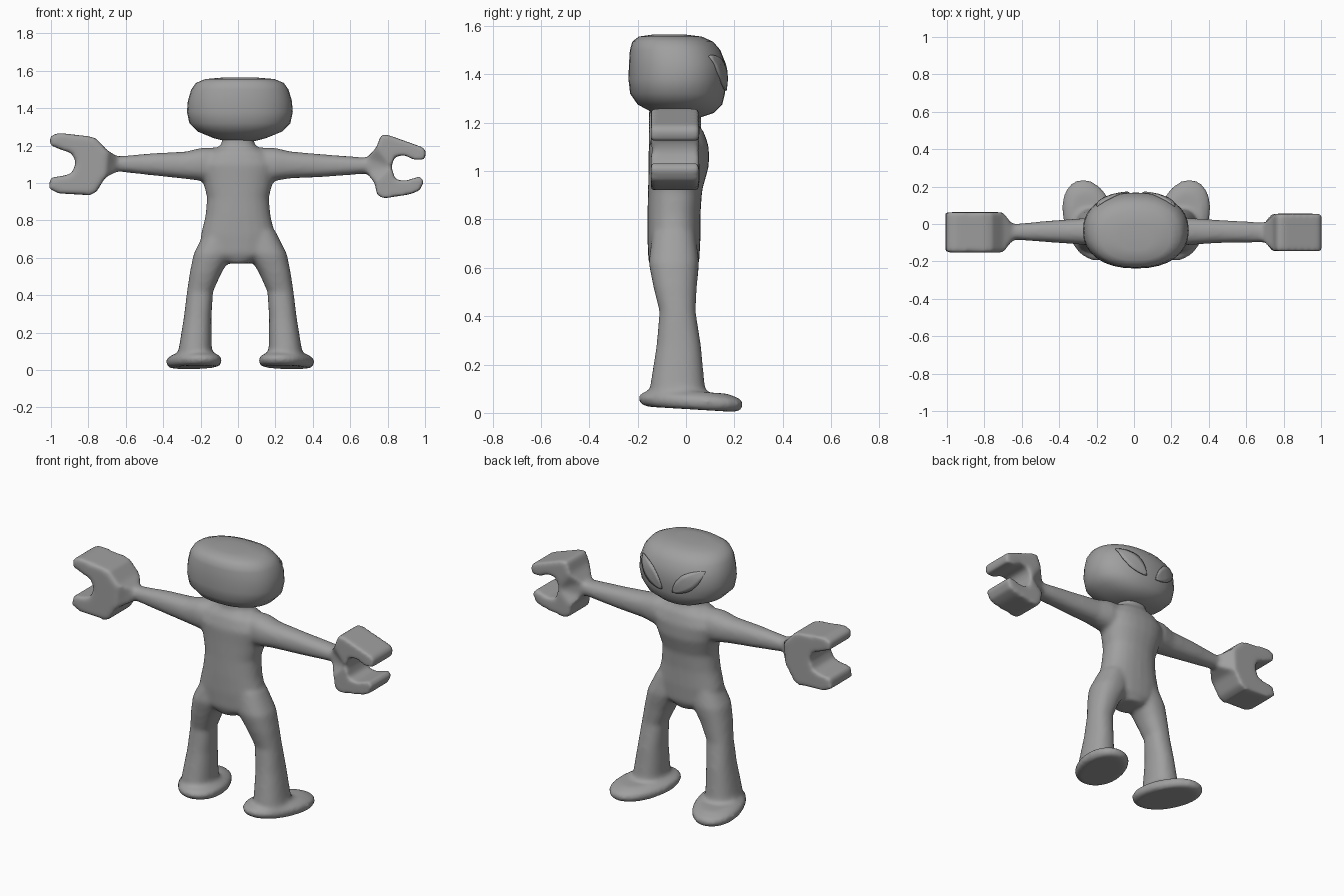
import bpy, bmesh, math
from mathutils import Vector
from mathutils.bvhtree import BVHTree

cube = bpy.data.objects.get("Cube")
if cube:
    bpy.data.objects.remove(cube, do_unlink=True)

grey = bpy.data.materials.new("clay_grey")
grey.use_nodes = True
COLOUR = (0.35, 0.35, 0.35, 1)
grey.diffuse_color = COLOUR
grey.node_tree.nodes["Principled BSDF"].inputs["Base Color"].default_value = COLOUR

X, Y, Z = Vector((1, 0, 0)), Vector((0, 1, 0)), Vector((0, 0, 1))


def loft(bm, sections, u=X, v=Y, power=2.3, sides=24, shear=0.0):
    """Skin rounded rings (x, y, z, half width, half depth) and cap the ends."""
    rings = []
    for x, y, z, ru, rv in sections:
        ring = []
        for i in range(sides):
            a = math.tau * i / sides
            c, s = math.cos(a), math.sin(a)
            cu = math.copysign(abs(c) ** (2 / power), c) * ru
            cv = math.copysign(abs(s) ** (2 / power), s) * rv
            p = Vector((x, y, z)) + u * cu + v * cv
            p.z -= shear * p.y
            ring.append(bm.verts.new(p))
        rings.append(ring)
    faces = [bm.faces.new(rings[0]), bm.faces.new(rings[-1])]
    for a, b in zip(rings, rings[1:]):
        for i in range(sides):
            j = (i + 1) % sides
            faces.append(bm.faces.new((a[i], a[j], b[j], b[i])))
    bmesh.ops.recalc_face_normals(bm, faces=faces)


def slab(bm, outline, y_mid, narrow, wide):
    """Extrude an x-z outline in y; the first and last points are the narrow wrist."""
    n = len(outline)
    sides = []
    for s in (-1, 1):
        sides.append([bm.verts.new((x, y_mid + s * (narrow if i in (0, n - 1) else wide), z))
                      for i, (x, z) in enumerate(outline)])
    a, b = sides
    faces = [bm.faces.new((a[i], a[(i + 1) % n], b[(i + 1) % n], b[i])) for i in range(n)]
    caps = [bm.faces.new(a), bm.faces.new(b)]
    bmesh.ops.recalc_face_normals(bm, faces=faces + caps)
    bmesh.ops.triangulate(bm, faces=caps)


def finish(bm, name):
    mesh = bpy.data.meshes.new(name)
    bm.to_mesh(mesh)
    bm.free()
    mesh.materials.append(grey)
    mesh.shade_smooth()
    ob = bpy.data.objects.new(name, mesh)
    bpy.context.collection.objects.link(ob)
    return ob


body = bmesh.new()

# Torso and neck
loft(body, [(0, -.05, .57, .06, .08), (0, -.05, .62, .19, .105), (0, -.05, .72, .20, .11),
            (0, -.05, .82, .175, .11), (0, -.045, .92, .165, .112), (0, -.03, 1.02, .19, .125),
            (0, -.03, 1.1, .21, .125), (0, -.03, 1.16, .17, .105),
            (0, -.03, 1.2, .09, .075), (0, -.03, 1.27, .08, .07)])

# Legs and feet
for s in (-1, 1):
    shift = .012
    loft(body, [(s * x + shift, y, z, ru, rv) for x, y, z, ru, rv in (
        (.10, -.05, .74, .09, .09), (.145, -.05, .62, .105, .105), (.185, -.045, .52, .085, .09),
        (.215, -.035, .42, .07, .075), (.228, -.03, .28, .074, .092),
        (.24, -.035, .12, .088, .112), (.245, -.03, .05, .1, .12))])
    long_axis = Vector((s * .3, .95, 0))
    wide_axis = Vector((.95, -s * .3, 0))
    foot_x = s * .247 + shift
    loft(body, [(foot_x, .02, z, .14 * k, .226 * k) for z, k in (
        (.016, .84), (.026, .95), (.05, 1), (.07, .95), (.09, .7))],
        wide_axis, long_axis, 2.1, shear=.06)

# Arms
loft(body, [(.1, -.03, 1.09, .1, .08), (.2, -.035, 1.1, .088, .085), (.28, -.04, 1.097, .072, .073),
            (.45, -.04, 1.093, .061, .062), (.7, -.045, 1.093, .042, .053),
            (.78, -.045, 1.09, .05, .06)], Z, Y)
loft(body, [(-.1, -.03, 1.09, .1, .08), (-.2, -.035, 1.1, .088, .085), (-.28, -.04, 1.095, .073, .07),
            (-.45, -.04, 1.1, .06, .058), (-.64, -.042, 1.102, .041, .042),
            (-.74, -.045, 1.1, .05, .06)], Z, Y)

# Two-pronged hands
slab(body, [(.69, 1.135), (.74, 1.19), (.765, 1.26), (.8, 1.258), (.99, 1.19), (1.008, 1.165),
            (.995, 1.125), (.94, 1.125), (.89, 1.15), (.835, 1.14), (.82, 1.085), (.84, 1.02),
            (.89, 1.01), (.97, 1.035), (.997, 1.01), (.97, .96), (.92, .94), (.78, .918),
            (.745, .935), (.73, 1.0), (.69, 1.055)], -.045, .05, .1)
slab(body, [(-.65, 1.145), (-.7, 1.175), (-.76, 1.24), (-.8, 1.25), (-.96, 1.268), (-1.005, 1.25),
            (-1.008, 1.205), (-.95, 1.18), (-.89, 1.16), (-.865, 1.11), (-.89, 1.05), (-.95, 1.035),
            (-1.005, 1.03), (-1.01, .97), (-.96, .945), (-.79, .935),
            (-.755, .955), (-.71, 1.03), (-.65, 1.06)], -.045, .045, .108)

# Fuse the limbs into one soft skin
body_ob = finish(body, "body")
remesh = body_ob.modifiers.new("fuse", 'REMESH')
remesh.mode = 'VOXEL'
remesh.voxel_size = .012
remesh.use_smooth_shade = True
soften = body_ob.modifiers.new("soften", 'SMOOTH')
soften.factor = .5
soften.iterations = 9

# Head: a wide rounded block
head = bmesh.new()
loft(head, [(.01, cy, z, rx, ry) for cy, z, rx, ry in (
    (-.01, 1.222, .07, .07), (-.01, 1.24, .14, .125), (-.025, 1.275, .225, .175),
    (-.035, 1.32, .27, .196), (-.035, 1.38, .283, .203), (-.035, 1.44, .278, .201),
    (-.045, 1.5, .26, .187), (-.055, 1.535, .235, .167), (-.065, 1.556, .185, .13),
    (-.07, 1.564, .09, .07))], power=2.25, sides=32)
tree = BVHTree.FromBMesh(head)
finish(head, "head")

# Raised leaf-shaped eyes laid on the face
STEPS, ROWS = 12, 4
for s, side in ((1, "left"), (-1, "right")):
    eye = bmesh.new()
    inner, outer = Vector((.035, 1.335)), Vector((.205, 1.475))
    along = outer - inner
    across = Vector((-along.y, along.x)).normalized()
    grid = []
    for i in range(STEPS + 1):
        t = i / STEPS
        width = .045 * math.sin(math.pi * t) ** .8 + .001
        row = []
        for j in range(ROWS + 1):
            p = inner + along * t + across * width * (2 * j / ROWS - 1)
            hit = tree.ray_cast(Vector((s * p.x + .01, 1, p.y)), -Y)
            row.append(eye.verts.new(hit[0] + hit[1] * .008))
        grid.append(row)
    for a, b in zip(grid, grid[1:]):
        for j in range(ROWS):
            eye.faces.new((a[j], a[j + 1], b[j + 1], b[j]))
    bmesh.ops.recalc_face_normals(eye, faces=eye.faces)
    if sum(f.normal.y for f in eye.faces) < 0:
        bmesh.ops.reverse_faces(eye, faces=eye.faces)
    ob = finish(eye, side + "_eye")
    plate = ob.modifiers.new("plate", 'SOLIDIFY')
    plate.thickness = .009
    plate.offset = -1
